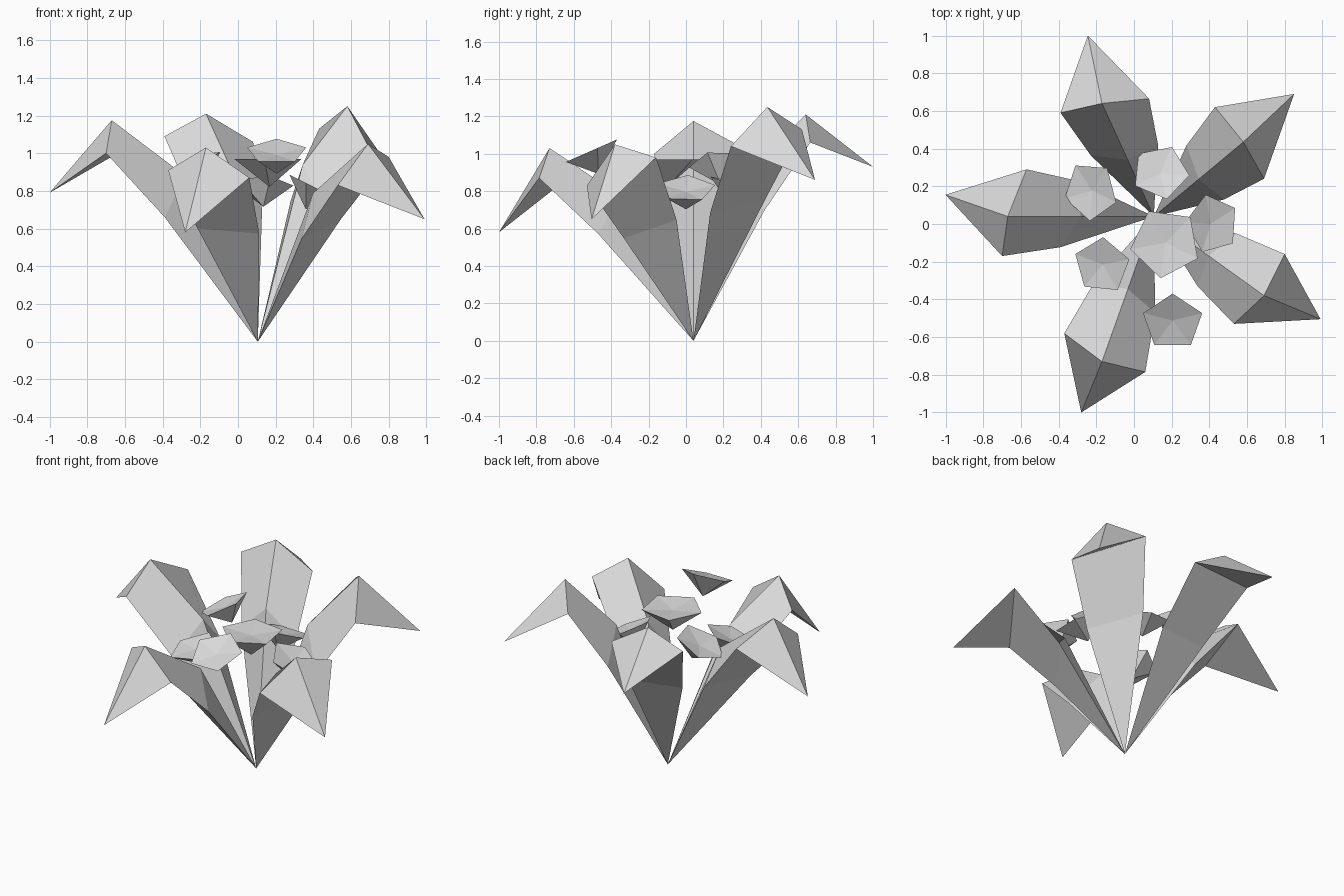
import bpy
import bmesh
import math
from mathutils import Vector

cube = bpy.data.objects.get("Cube")
if cube:
    bpy.data.objects.remove(cube, do_unlink=True)

grey = bpy.data.materials.new("pale_grey")
grey.use_nodes = True
colour = (0.7, 0.7, 0.7, 1)
grey.diffuse_color = colour
grey.node_tree.nodes["Principled BSDF"].inputs["Base Color"].default_value = colour

ROOT = Vector((0.105, 0.04, 0))


def loft(name, start, rings, end):
    """Flat-faced skin from a point through matching rings to another point."""
    bm = bmesh.new()
    first, last = bm.verts.new(start), bm.verts.new(end)
    loops = [[bm.verts.new(p) for p in ring] for ring in rings]
    count = len(loops[0])
    for i in range(count):
        j = (i + 1) % count
        bm.faces.new((first, loops[0][i], loops[0][j]))
        for a, b in zip(loops, loops[1:]):
            bm.faces.new((a[i], b[i], b[j], a[j]))
        bm.faces.new((last, loops[-1][j], loops[-1][i]))
    bmesh.ops.recalc_face_normals(bm, faces=bm.faces)
    mesh = bpy.data.meshes.new(name)
    bm.to_mesh(mesh)
    bm.free()
    mesh.materials.append(grey)
    obj = bpy.data.objects.new(name, mesh)
    bpy.context.collection.objects.link(obj)


def leaf(name, tip, peak, side_a, side_b):
    """Folded leaf: root point, narrower middle triangle, bend triangle, tip."""
    peak, a, b = (Vector(p) - ROOT for p in (peak, side_a, side_b))
    centre, half = (a + b) / 2, (a - b) / 2
    middle = []
    for sign in (1, -1):
        p = centre * 0.6 + half * 0.76 * sign
        p.z = (centre + half * sign).z * 0.66
        middle.append(ROOT + p)
    ridge = ROOT + Vector((peak.x * 0.5, peak.y * 0.5, peak.z * 0.75))
    loft(name, ROOT, [[ridge] + middle, [ROOT + peak, ROOT + a, ROOT + b]], tip)


def flower(name, centre, lean, radius, turn):
    """Five-sided flower head: shallow dish over a pointed underside."""
    normal = Vector((lean[0], lean[1], 1)).normalized()
    spin = Vector((0, 0, 1)).rotation_difference(normal)
    centre = Vector(centre)
    rim = []
    for k in range(5):
        t = math.radians(turn + 72 * k)
        rim.append(centre + spin @ Vector((radius * math.cos(t), radius * math.sin(t), 0)))
    loft(name, centre - normal * radius * 0.78, [rim], centre - normal * 0.02)


# Leaves: tip, fold peak, two side corners
leaf("leaf_right", (-1, 0.155, 0.79), (-0.67, 0.04, 1.175), (-0.57, 0.29, 1.04), (-0.70, -0.17, 1.0))
leaf("leaf_back", (-0.245, 1, 0.93), (-0.17, 0.64, 1.21), (-0.39, 0.59, 1.09), (0.08, 0.665, 1.06))
leaf("leaf_back_left", (0.85, 0.69, 0.86), (0.58, 0.435, 1.25), (0.43, 0.62, 1.13), (0.69, 0.24, 1.04))
leaf("leaf_front_left", (0.99, -0.505, 0.65), (0.69, -0.38, 1.05), (0.53, -0.53, 0.83), (0.80, -0.16, 0.98))
leaf("leaf_front", (-0.28, -1, 0.58), (-0.17, -0.73, 1.03), (-0.37, -0.58, 0.91), (0.06, -0.785, 0.87))

# Flower heads: centre, lean, radius, turn
flower("flower_right", (-0.23, 0.175, 0.945), (-0.5, -0.1), 0.16, -93)
flower("flower_back", (0.14, 0.275, 0.83), (0.05, 0.35), 0.155, 66)
flower("flower_centre", (0.167, -0.1, 0.97), (0, 0), 0.19, 118)
flower("flower_left", (0.415, 0, 0.815), (0.5, 0), 0.16, 104)
flower("flower_front_right", (-0.17, -0.22, 0.83), (-0.25, -0.25), 0.155, 86)
flower("flower_front", (0.205, -0.52, 1.01), (0, -0.44), 0.165, 90)
